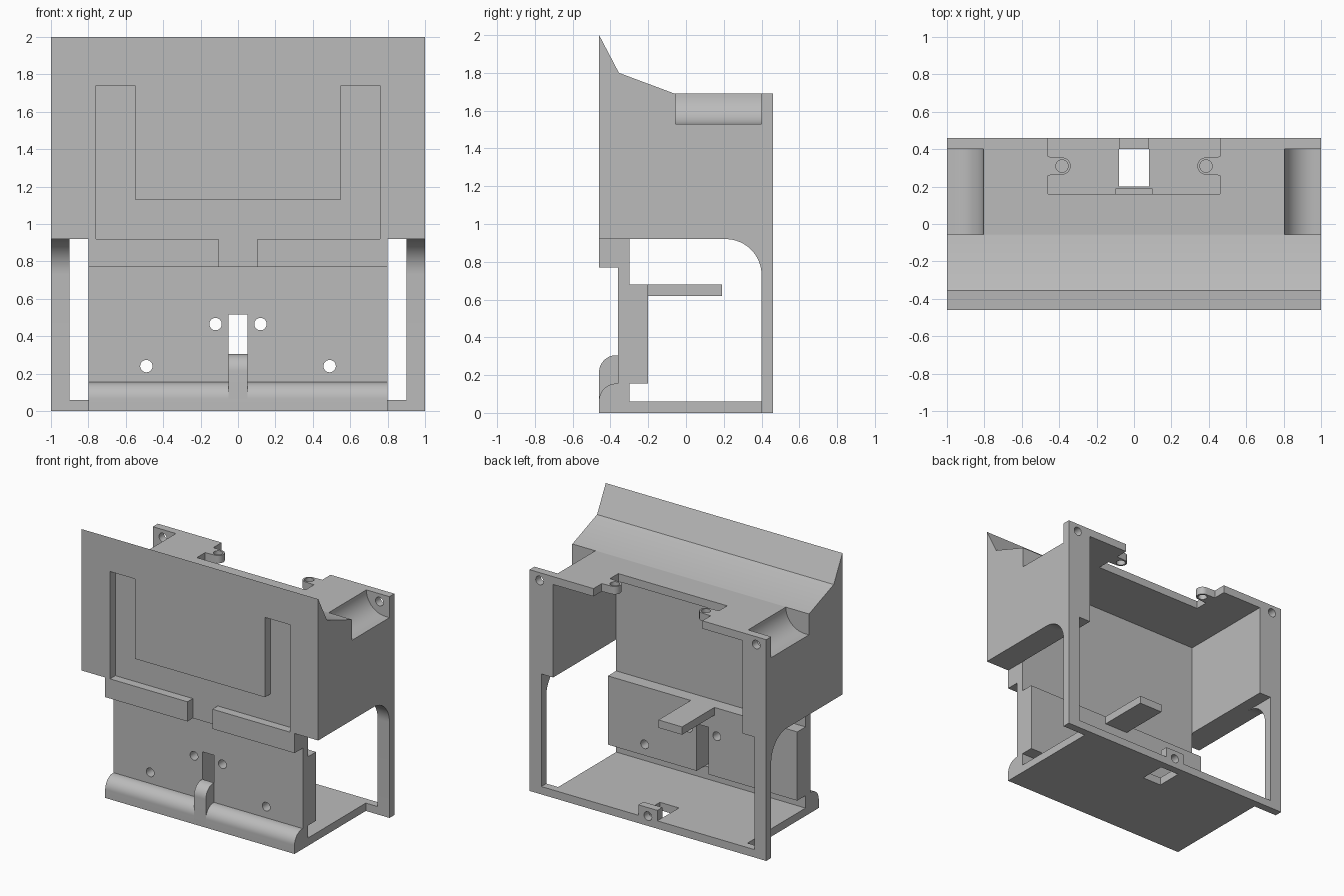
import bpy, bmesh, math
from mathutils import Vector

if "Cube" in bpy.data.objects:
    bpy.data.objects.remove(bpy.data.objects["Cube"], do_unlink=True)

grey = bpy.data.materials.new("plain_grey")
grey.use_nodes = True
COLOUR = (0.5, 0.5, 0.5, 1)
grey.diffuse_color = COLOUR
grey.node_tree.nodes["Principled BSDF"].inputs["Base Color"].default_value = COLOUR


def prism(name, pts, axis, lo, hi):
    """Extrude a 2D outline along an axis; outline is in the other two axes, in order."""
    def place(p, d):
        c = list(p)
        c.insert("xyz".index(axis), d)
        return Vector(c)
    bm = bmesh.new()
    face = bm.faces.new([bm.verts.new(place(p, lo)) for p in pts])
    ext = bmesh.ops.extrude_face_region(bm, geom=[face])
    new = [v for v in ext["geom"] if isinstance(v, bmesh.types.BMVert)]
    step = place((0, 0), hi) - place((0, 0), lo)
    bmesh.ops.translate(bm, verts=new, vec=step)
    bmesh.ops.recalc_face_normals(bm, faces=bm.faces)
    mesh = bpy.data.meshes.new(name)
    bm.to_mesh(mesh)
    bm.free()
    mesh.materials.append(grey)
    obj = bpy.data.objects.new(name, mesh)
    bpy.context.collection.objects.link(obj)
    return obj


def box(name, x, y, z):
    return prism(name, [(x[0], y[0]), (x[1], y[0]), (x[1], y[1]), (x[0], y[1])], "z", *z)


def arc(cx, cy, r, a, b, n=16):
    steps = [math.radians(a + (b - a) * i / n) for i in range(n + 1)]
    return [(cx + r * math.cos(t), cy + r * math.sin(t)) for t in steps]


def rod(name, c, r, axis, lo, hi):
    return prism(name, arc(*c, r, 0, 360, 32)[:-1], axis, lo, hi)


def combine(obj, tools, mode="DIFFERENCE"):
    """Apply boolean tools to an object and remove them."""
    bpy.context.view_layer.objects.active = obj
    for t in tools:
        t.hide_render = True
        m = obj.modifiers.new("bool", "BOOLEAN")
        m.operation, m.solver, m.object = mode, "EXACT", t
        bpy.ops.object.modifier_apply(modifier=m.name)
        bpy.data.objects.remove(t, do_unlink=True)


# Upper housing with sloped top lip
housing = prism("upper_housing", [(-.46, .92), (-.46, 2), (-.355, 1.8), (-.06, 1.69),
                                  (.46, 1.69), (.46, .92)], "x", -1, 1)
cuts = [box("cavity", (-.8, .8), (-.3, .6), (.8, 1.63)),
        box("top_opening", (-.46, .46), (.16, .6), (1.5, 1.8))]
# U-shaped recess on the front
cuts.append(prism("recess", [(-.76, .8), (.76, .8), (.76, 1.74), (.55, 1.74), (.55, 1.13),
                             (-.55, 1.13), (-.55, 1.74), (-.76, 1.74)], "y", -.6, -.395))
# Rounded side scoops and corner screw holes
for s in (-1, 1):
    outline = [(1.1, 1.53), (1.1, 1.8), (.805, 1.8)] + arc(.965, 1.69, .16, 180, 270)
    cuts.append(prism("scoop", [(s * x, z) for x, z in outline], "y", -.055, .4))
    cuts.append(rod("screw_hole", (s * .915, 1.63), .033, "y", .35, .5))
combine(housing, cuts)

# Ears with screw holes inside the top opening
for s, side in ((-1, "right"), (1, "left")):
    outline = [(s * x, y) for x, y in [(.46, .36), (.46, .26)] + arc(.385, .31, .046, 270, 90)]
    ear = prism(side + "_screw_ear", outline, "z", 1.63, 1.69)
    combine(ear, [rod("ear_hole", (s * .385, .31), .033, "z", 1.5, 1.8)])

# Ledge under the recess, split in the middle
ledge = box("front_ledge", (-.8, .8), (-.46, -.3), (.77, .92))
combine(ledge, [box("gap", (-.105, .105), (-.6, -.395), (.7, 1))])

# Lower front plate: thick middle, centre slot and screw holes
plate = prism("lower_front_plate", [(-.36, 0), (-.36, .77), (-.3, .77), (-.3, .68), (-.2, .68),
                                    (-.2, .155), (-.3, .155), (-.3, 0)], "x", -.8, .8)
cuts = [box("slot", (-.05, .05), (-.5, 0), (.155, .515))]
for s in (-1, 1):
    for x, z in ((.12, .465), (.49, .24)):
        cuts.append(rod("hole", (s * x, z), .033, "y", -.5, 0))
combine(plate, cuts)

# Shelf tab behind the plate
box("shelf_tab", (-.1, .1), (-.2, .19), (.62, .68))

# Rounded front roll and centre post
for name, half, top in (("front_roll", .8, .155), ("centre_post", .05, .305)):
    outline = [(-.36, 0), (-.46, 0)] + arc(-.37, top - .09, .09, 180, 90) + [(-.36, top)]
    prism(name, outline, "x", -half, half)

# Floor with cable hole
floor = box("floor", (-.8, .8), (-.36, .4), (0, .06))
combine(floor, [box("floor_hole", (-.08, .08), (.2, .38), (-.1, .2)),
                box("floor_hole_back", (-.08, .08), (.37, .5), (-.1, .2))])

# Rear frame: bottom bar, screw block and curved legs
box("rear_bar", (-.9, .9), (.4, .46), (0, .06))
block = box("rear_screw_block", (-.08, .08), (.4, .46), (0, .14))
combine(block, [rod("block_hole", (0, .075), .033, "y", .3, .6)])
bar = bpy.data.objects["rear_bar"]
combine(bar, [box("block_space", (-.08, .08), (.3, .6), (-.1, .2))])
leg_outline = [(.46, 0), (.46, .92), (.21, .92)] + arc(.21, .73, .19, 90, 0)[1:] + [(.4, 0)]
for s, side in ((-1, "right"), (1, "left")):
    prism(side + "_leg", leg_outline, "x", s * .9, s * 1)

# Smooth the curves, keep the corners sharp
bpy.ops.object.select_all(action="DESELECT")
for obj in bpy.context.collection.objects:
    if obj.type == "MESH" and grey.name in obj.data.materials:
        obj.select_set(True)
        bpy.context.view_layer.objects.active = obj
bpy.ops.object.shade_smooth_by_angle(angle=math.radians(30))
